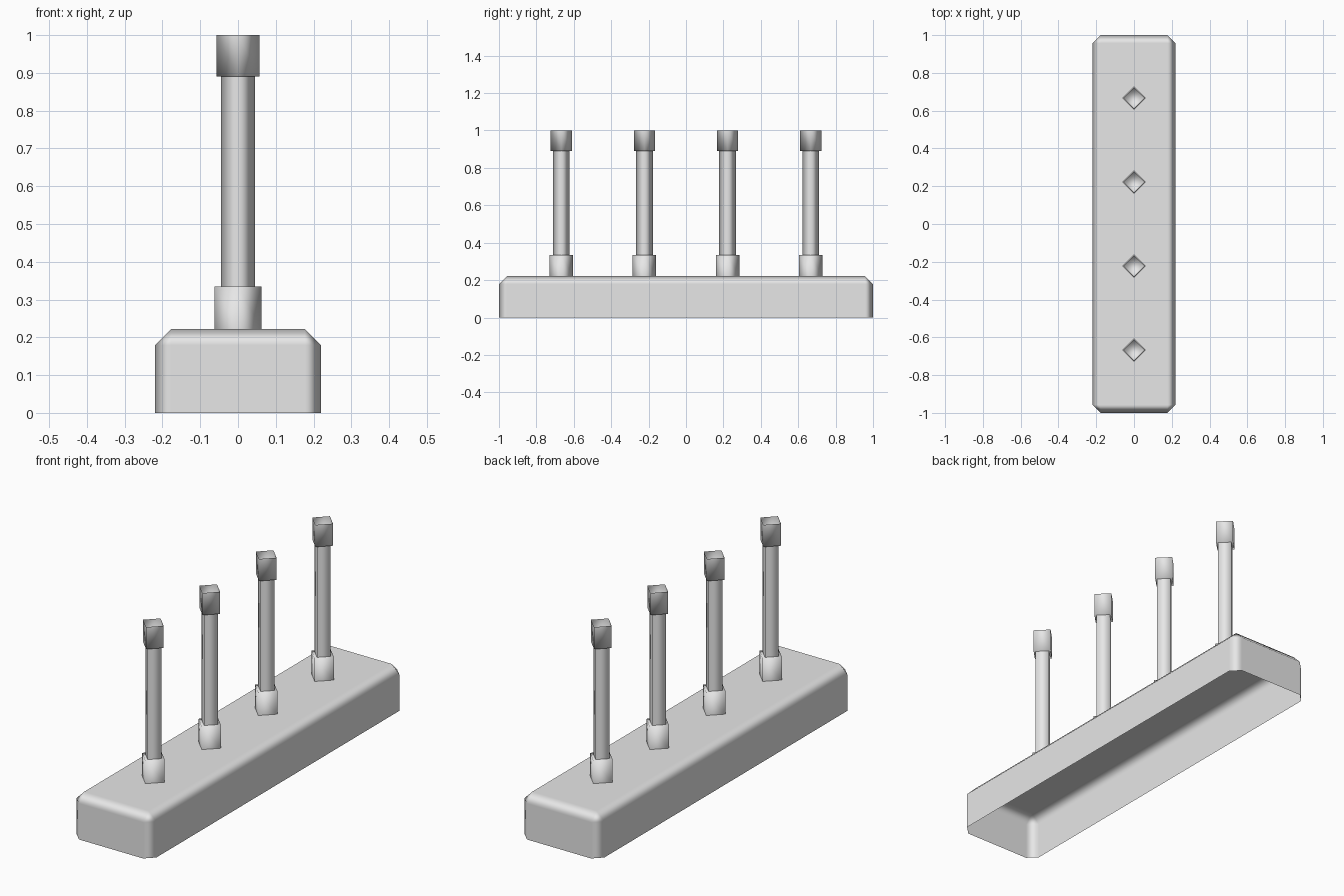
import bpy
import bmesh
from math import pi
from mathutils import Matrix

cube = bpy.data.objects.get("Cube")
if cube:
    bpy.data.objects.remove(cube, do_unlink=True)

# One plain light grey
grey = bpy.data.materials.new("light_grey")
grey.use_nodes = True
colour = (0.8, 0.8, 0.8, 1)
grey.diffuse_color = colour
grey.node_tree.nodes["Principled BSDF"].inputs["Base Color"].default_value = colour


def finish(name, bm):
    """Turn a bmesh into a smooth shaded object."""
    for face in bm.faces:
        face.smooth = True
    mesh = bpy.data.meshes.new(name)
    bm.to_mesh(mesh)
    bm.free()
    mesh.materials.append(grey)
    obj = bpy.data.objects.new(name, mesh)
    bpy.context.collection.objects.link(obj)
    return obj


def drop_faces(bm, direction):
    """Remove the faces that look straight up (1) or down (-1)."""
    bm.normal_update()
    ends = [f for f in bm.faces if f.normal.z * direction > 0.9]
    bmesh.ops.delete(bm, geom=ends, context='FACES')


def square_tube(name, radius, bottom, top, y, open_ends):
    """Four-sided bar with its corners on the x and y axes."""
    bm = bmesh.new()
    place = Matrix.Translation((0, y, (bottom + top) / 2)) @ Matrix.Rotation(pi / 4, 4, 'Z')
    side = radius * 2 ** 0.5
    bmesh.ops.create_cube(bm, size=1, matrix=place @ Matrix.Diagonal((side, side, top - bottom, 1)))
    for direction in open_ends:
        drop_faces(bm, direction)
    return finish(name, bm)


# Base: hollow tray, open below, chamfered on the top and upright edges
width, length, height = 0.44, 2.0, 0.222
bm = bmesh.new()
bmesh.ops.create_cube(bm, size=1, matrix=Matrix.Translation((0, 0, height / 2))
                      @ Matrix.Diagonal((width, length, height, 1)))
edges = [e for e in bm.edges if max(v.co.z for v in e.verts) > height / 2]
bmesh.ops.bevel(bm, geom=edges, offset=0.043, segments=1, affect='EDGES')
drop_faces(bm, -1)
base = finish("base", bm)
base.modifiers.new("soft_chamfers", 'WEIGHTED_NORMAL').weight = 100

# Four posts, each with a foot collar and an open cup on top
for i in range(4):
    y = (i - 1.5) * 0.4445
    square_tube(f"collar_{i + 1}", 0.0625, height, 0.335, y, [-1])
    square_tube(f"post_{i + 1}", 0.0445, 0.335, 0.89, y, [1, -1])
    square_tube(f"cup_{i + 1}", 0.057, 0.89, 1.0, y, [1])
